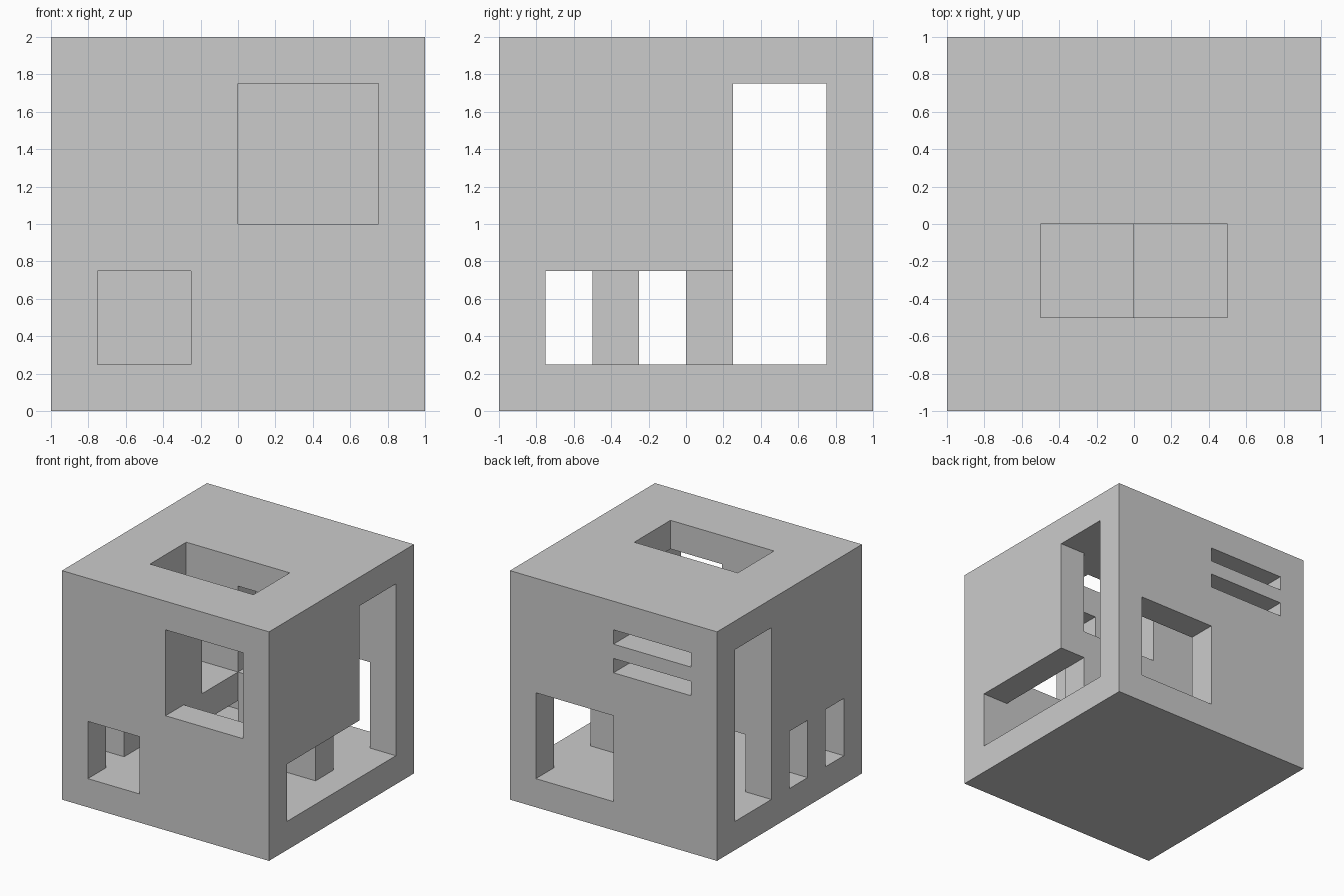
import bpy
import bmesh

if "Cube" in bpy.data.objects:
    bpy.data.objects.remove(bpy.data.objects["Cube"])


def box(name, x, y, z):
    """Axis-aligned box from (min, max) ranges."""
    bm = bmesh.new()
    bmesh.ops.create_cube(bm, size=1)
    for v in bm.verts:
        for i, (lo, hi) in enumerate((x, y, z)):
            v.co[i] = hi if v.co[i] > 0 else lo
    mesh = bpy.data.meshes.new(name)
    bm.to_mesh(mesh)
    bm.free()
    obj = bpy.data.objects.new(name, mesh)
    bpy.context.collection.objects.link(obj)
    return obj


def carve(body, name, x, y, z):
    """Subtract a box from the body."""
    cutter = box(name, x, y, z)
    cutter.hide_render = True
    mod = body.modifiers.new(name, 'BOOLEAN')
    mod.operation = 'DIFFERENCE'
    mod.solver = 'EXACT'
    mod.object = cutter
    bpy.context.view_layer.objects.active = body
    bpy.ops.object.modifier_apply(modifier=mod.name)
    bpy.data.objects.remove(cutter)


house = box("cube_house", (-1, 1), (-1, 1), (0, 2))

OUT = 1.1
voids = [
    # rooms; what stays is the upper left block and a low wall at y 0..0.25
    ("back_corridor", (-.75, .75), (.25, .75), (.25, 1.75)),
    ("low_left_room", (-.75, 0), (-.75, .5), (.25, .75)),
    ("low_right_room", (-.5, .75), (-.75, 0), (.25, .75)),
    ("tall_right_room", (0, .75), (-.75, 0), (.25, 1.75)),
    ("gap_over_low_wall", (0, .75), (-.5, .5), (1, 1.75)),
    # roof opening with alcove floor at z = 1 on the left half
    ("roof_alcove", (-.5, .25), (-.5, 0), (1, 1.75)),
    ("roof_opening", (-.5, .5), (-.5, 0), (1.5, 2.1)),
    # front windows
    ("front_high_window", (0, .75), (-OUT, -.6), (1, 1.75)),
    ("front_low_window", (-.75, -.25), (-OUT, -.6), (.25, .75)),
    # back window and slits
    ("back_window", (0, .75), (.6, OUT), (.25, 1)),
    ("back_slit_upper", (-.75, 0), (.6, OUT), (1.625, 1.75)),
    ("back_slit_lower", (-.75, 0), (.6, OUT), (1.375, 1.5)),
    # L-shaped right opening
    ("right_tall_opening", (.6, OUT), (.25, .75), (.25, 1.75)),
    ("right_low_opening", (.75, OUT), (-.75, .5), (.25, .75)),
    # left windows
    ("left_tall_window", (-OUT, -.6), (.25, .75), (.25, 1.75)),
    ("left_mid_window", (-OUT, -.6), (-.25, 0), (.25, .75)),
    ("left_front_window", (-OUT, -.6), (-.75, -.5), (.25, .75)),
]
for v in voids:
    carve(house, *v)

# merge leftover coplanar faces
bm = bmesh.new()
bm.from_mesh(house.data)
bmesh.ops.remove_doubles(bm, verts=bm.verts, dist=1e-4)
bmesh.ops.dissolve_limit(bm, angle_limit=0.01, verts=bm.verts, edges=bm.edges)
bm.to_mesh(house.data)
bm.free()
